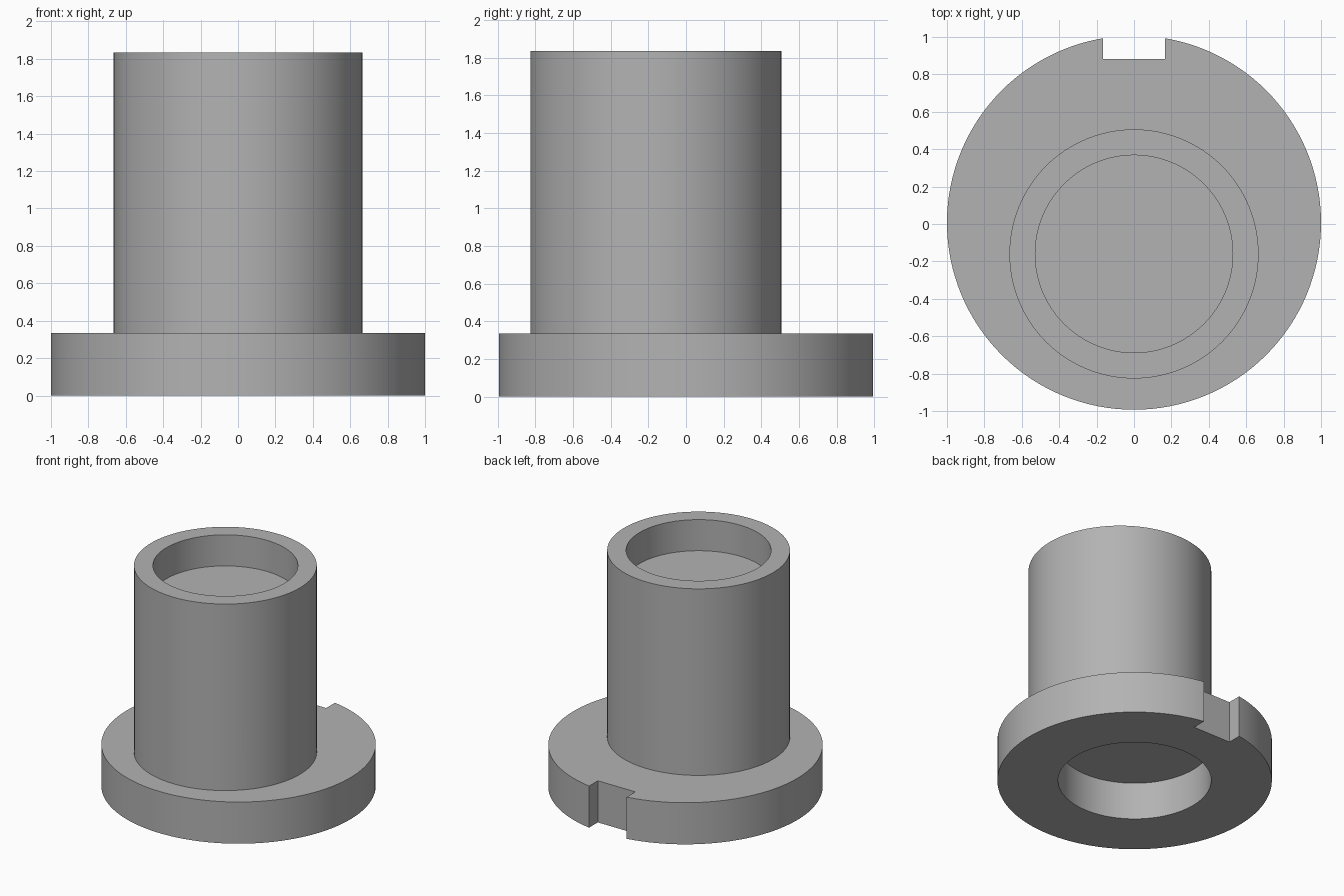
import bpy
import math

default_cube = bpy.data.objects.get("Cube")
if default_cube:
    bpy.data.objects.remove(default_cube, do_unlink=True)

FLANGE_Y = 0.007             # flange axis
TUBE_Y = FLANGE_Y - 0.167    # eccentric tube axis
FLANGE_TOP = 0.335
TOP = 1.835

grey = bpy.data.materials.new("plain grey")
grey.use_nodes = True
colour = (0.45, 0.45, 0.45, 1)
grey.diffuse_color = colour
grey.node_tree.nodes["Principled BSDF"].inputs["Base Color"].default_value = colour


def cylinder(name, radius, y, bottom, top):
    bpy.ops.mesh.primitive_cylinder_add(
        vertices=128, radius=radius, depth=top - bottom,
        location=(0, y, (bottom + top) / 2))
    obj = bpy.context.object
    obj.name = name
    obj.data.materials.append(grey)
    return obj


def combine(target, tool, operation):
    """Apply a boolean and discard the tool object."""
    mod = target.modifiers.new(operation.lower(), 'BOOLEAN')
    mod.operation = operation
    mod.solver = 'EXACT'
    mod.object = tool
    bpy.context.view_layer.objects.active = target
    bpy.ops.object.modifier_apply(modifier=mod.name)
    bpy.data.objects.remove(tool, do_unlink=True)


# Flange with the off-centre tube standing on it
body = cylinder("flanged_bushing", 1.0, FLANGE_Y, 0, FLANGE_TOP)
combine(body, cylinder("tube", 0.666, TUBE_Y, 0.1, TOP), 'UNION')

# Shallow pocket in the tube top, recess under the flange
combine(body, cylinder("top_pocket", 0.528, TUBE_Y, TOP - 0.25, TOP + 0.2), 'DIFFERENCE')
combine(body, cylinder("bottom_recess", 0.558, FLANGE_Y, -0.2, 0.3), 'DIFFERENCE')

# Rectangular key notch at the back of the flange
bpy.ops.mesh.primitive_cube_add(size=1, location=(0, 0.882 + 0.25, 0.2))
notch = bpy.context.object
notch.name = "key_notch"
notch.scale = (0.334, 0.5, 1)
notch.data.materials.append(grey)
combine(body, notch, 'DIFFERENCE')

# Smooth walls, crisp rims
bpy.ops.object.select_all(action='DESELECT')
body.select_set(True)
bpy.context.view_layer.objects.active = body
bpy.ops.object.shade_smooth_by_angle(angle=math.radians(30))
